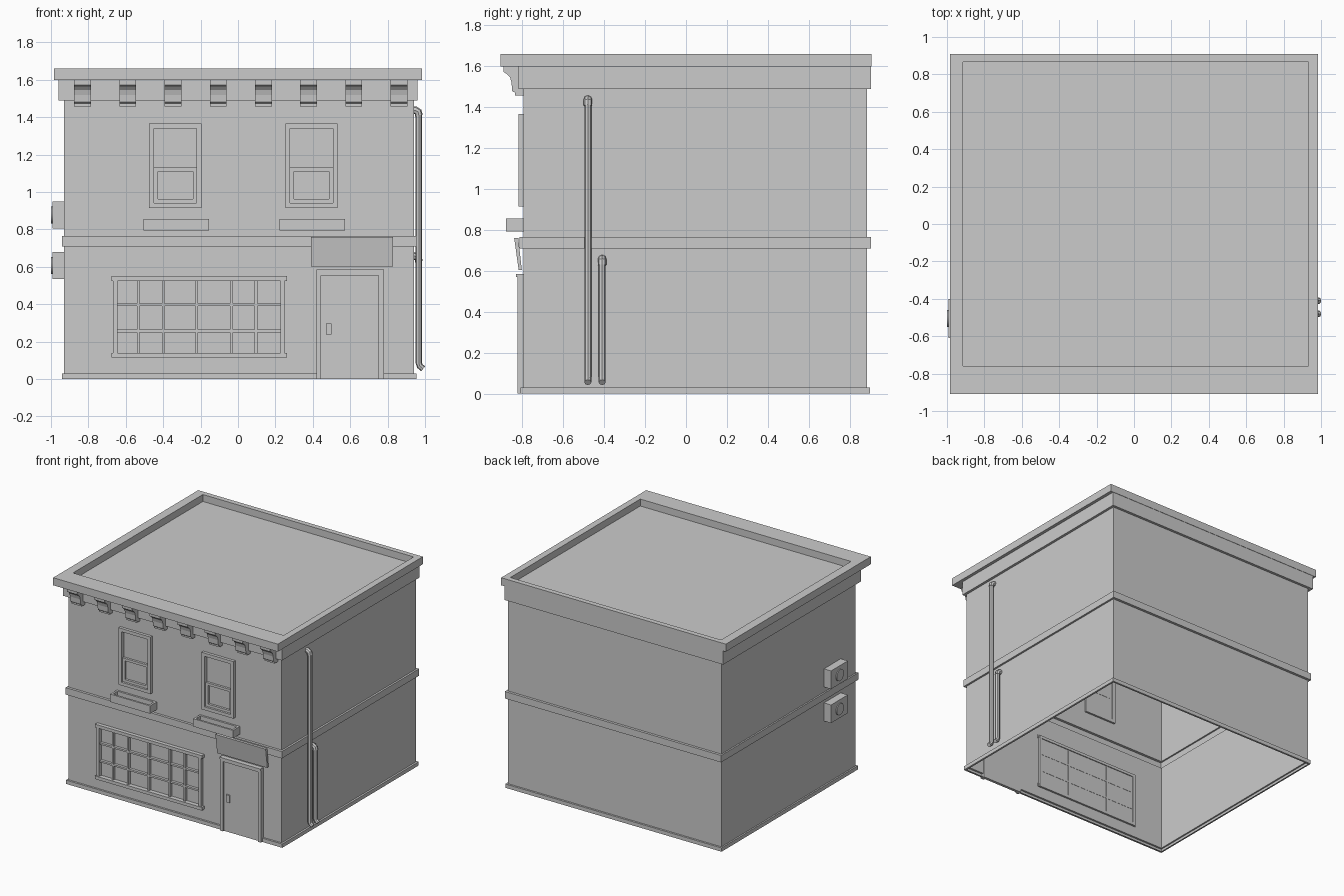
import bpy, bmesh, math
from mathutils import Vector

if "Cube" in bpy.data.objects:
    bpy.data.objects.remove(bpy.data.objects["Cube"])


def finish(name, bm):
    me = bpy.data.meshes.new(name)
    bm.to_mesh(me)
    bm.free()
    ob = bpy.data.objects.new(name, me)
    bpy.context.collection.objects.link(ob)
    return ob


def add_box(bm, x0, x1, y0, y1, z0, z1):
    r = bmesh.ops.create_cube(bm, size=1)
    for v in r["verts"]:
        v.co = ((x0 + x1) / 2 + v.co.x * (x1 - x0),
                (y0 + y1) / 2 + v.co.y * (y1 - y0),
                (z0 + z1) / 2 + v.co.z * (z1 - z0))


def boxes(name, *dims):
    bm = bmesh.new()
    for d in dims:
        add_box(bm, *d)
    return finish(name, bm)


def frame(x0, x1, z0, z1, w, y0, y1):
    # four bars around a rectangle in the front plane
    return [(x0, x0 + w, y0, y1, z0, z1), (x1 - w, x1, y0, y1, z0, z1),
            (x0 + w, x1 - w, y0, y1, z0, z0 + w), (x0 + w, x1 - w, y0, y1, z1 - w, z1)]


def pane(name, x0, x1, z0, z1, y):
    bm = bmesh.new()
    bm.faces.new([bm.verts.new(p) for p in
                  ((x0, y, z0), (x1, y, z0), (x1, y, z1), (x0, y, z1))])
    return finish(name, bm)


def extrude_x(name, profile, x0, x1):
    # (y, z) profile pulled along x
    bm = bmesh.new()
    f = bm.faces.new([bm.verts.new((x0, y, z)) for y, z in profile])
    r = bmesh.ops.extrude_face_region(bm, geom=[f])
    for v in r["geom"]:
        if isinstance(v, bmesh.types.BMVert):
            v.co.x = x1
    bmesh.ops.recalc_face_normals(bm, faces=bm.faces)
    return finish(name, bm)


# building shell: stacked rectangular rings, open underneath
WALL = (-.93, .94, -.795, .885)
BASE = (-.942, .955, -.81, .90)
BAND = (-.942, .955, -.815, .905)
CORN = (-.96, .96, -.82, .905)
CAP = (-.985, .985, -.908, .908)
ROOF = (-.915, .933, -.76, .867)
rings = [(WALL, 0), (BASE, 0), (BASE, .03), (WALL, .03), (WALL, .71), (BAND, .71),
         (BAND, .765), (WALL, .765), (WALL, 1.49), (CORN, 1.49), (CORN, 1.6),
         (CAP, 1.6), (CAP, 1.66), (ROOF, 1.66), (ROOF, 1.605)]
WIN_X = (-.335, .393)
shop = (-.645, .227, .137, .525)
holes = {3: [shop], 7: [(c - .115, c + .115, .94, 1.34) for c in WIN_X]}

bm = bmesh.new()
prev = None
for n, ((x0, x1, y0, y1), z) in enumerate(rings):
    cur = [bm.verts.new(p) for p in ((x0, y0, z), (x1, y0, z), (x1, y1, z), (x0, y1, z))]
    if prev:
        for i in range(4):
            if i == 0 and n - 1 in holes:
                continue
            j = (i + 1) % 4
            bm.faces.new((prev[i], prev[j], cur[j], cur[i]))
    prev = cur
bm.faces.new(prev)
# front walls as grids with window openings left out
for n, hs in holes.items():
    xs = sorted([WALL[0], WALL[1]] + [x for h in hs for x in h[:2]])
    zs = [rings[n][1], hs[0][2], hs[0][3], rings[n + 1][1]]
    for i in range(len(xs) - 1):
        for k in range(3):
            if i % 2 and k == 1:
                continue
            a, b, c, d = xs[i], xs[i + 1], zs[k], zs[k + 1]
            bm.faces.new([bm.verts.new((x, WALL[2], z)) for x, z in
                          ((a, c), (b, c), (b, d), (a, d))])
bmesh.ops.remove_doubles(bm, verts=bm.verts, dist=1e-4)
finish("building_shell", bm)

# shop window
x0, x1, z0, z1 = shop
boxes("shop_window_frame", *frame(x0 - .022, x1 + .022, z0 - .022, z1 + .022, .022, -.818, -.78),
      (-.677, .261, -.825, -.79, .525, .55), (-.677, .261, -.825, -.79, .115, .14))
bars = [(x - .007, x + .007, -.81, -.785, z0, z1) for x in (-.533, -.40, -.22, -.035, .096)]
bars += [(x0, x1, -.808, -.785, z - .007, z + .007) for z in (.257, .398)]
boxes("shop_window_bars", *bars)
pane("shop_window_glass", x0, x1, z0, z1, -.787)

# upper sash windows and planters
for side, c in zip(("left", "right"), WIN_X):
    boxes("upper_window_frame_" + side, *frame(c - .14, c + .14, .914, 1.366, .026, -.818, -.78))
    boxes("lower_sash_" + side, *frame(c - .114, c + .114, .942, 1.13, .02, -.805, -.785))
    pane("upper_window_glass_" + side, c - .115, c + .115, .94, 1.34, -.787)
    p = c + .005
    boxes("planter_" + side, (p - .175, p + .175, -.88, -.795, .793, .806),
          (p - .175, p + .175, -.88, -.865, .806, .855),
          (p - .175, p + .175, -.81, -.795, .806, .855),
          (p - .175, p - .16, -.865, -.81, .806, .855),
          (p + .16, p + .175, -.865, -.81, .806, .855))

# door, surround and handle
boxes("door_panel", (.445, .752, -.812, -.79, 0, .555))
boxes("door_surround", (.42, .445, -.825, -.79, 0, .57), (.752, .78, -.825, -.79, 0, .57),
      (.445, .752, -.825, -.79, .553, .57), (.42, .78, -.832, -.79, .57, .585))
boxes("door_handle", (.47, .50, -.822, -.81, .238, .297))

# tilted board over the door
extrude_x("door_canopy_board", [(-.84, .76), (-.82, .76), (-.803, .605), (-.818, .603)], .39, .83)

# cornice brackets
scroll = [(-.79, 1.6), (-.893, 1.6), (-.892, 1.572), (-.875, 1.562), (-.86, 1.545), (-.853, 1.52),
          (-.85, 1.48), (-.843, 1.474), (-.835, 1.472), (-.835, 1.457), (-.79, 1.457)]
for i in range(8):
    c = -.831 + i * .2417
    extrude_x(f"cornice_bracket_{i + 1}", scroll, c - .045, c + .045)


# drain pipes with bent ends
def pipe(name, pts, r):
    cu = bpy.data.curves.new(name, "CURVE")
    cu.dimensions = "3D"
    cu.bevel_depth = r
    cu.bevel_resolution = 2
    cu.use_fill_caps = True
    s = cu.splines.new("POLY")
    s.points.add(len(pts) - 1)
    for q, p in zip(s.points, pts):
        q.co = (*p, 1)
    ob = bpy.data.objects.new(name, cu)
    bpy.context.collection.objects.link(ob)
    for o in bpy.context.selected_objects:
        o.select_set(False)
    ob.select_set(True)
    bpy.context.view_layer.objects.active = ob
    bpy.ops.object.convert(target="MESH")
    bpy.ops.object.shade_smooth_by_angle()


for name, y, top in (("tall", -.48, 1.46), ("short", -.41, .68)):
    pipe("drain_pipe_" + name, [(.967, y, top - .04), (.967, y, .085), (.972, y, .07),
                                (.99, y, .055)], .017)
    pipe("drain_elbow_" + name, [(.935, y, top - .022), (.95, y, top - .024),
                                 (.963, y, top - .032), (.967, y, top - .052)], .021)

# wall units with round fan covers on the left side
for name, z in (("upper", .878), ("lower", .608)):
    boxes("wall_unit_" + name, (-.992, -.93, -.61, -.40, z - .072, z + .072))
    bpy.ops.mesh.primitive_cylinder_add(vertices=24, radius=.045, depth=.02,
                                        location=(-.99, -.505, z), rotation=(0, math.pi / 2, 0))
    bpy.context.object.name = "fan_cover_" + name
    bpy.ops.object.shade_smooth_by_angle()
